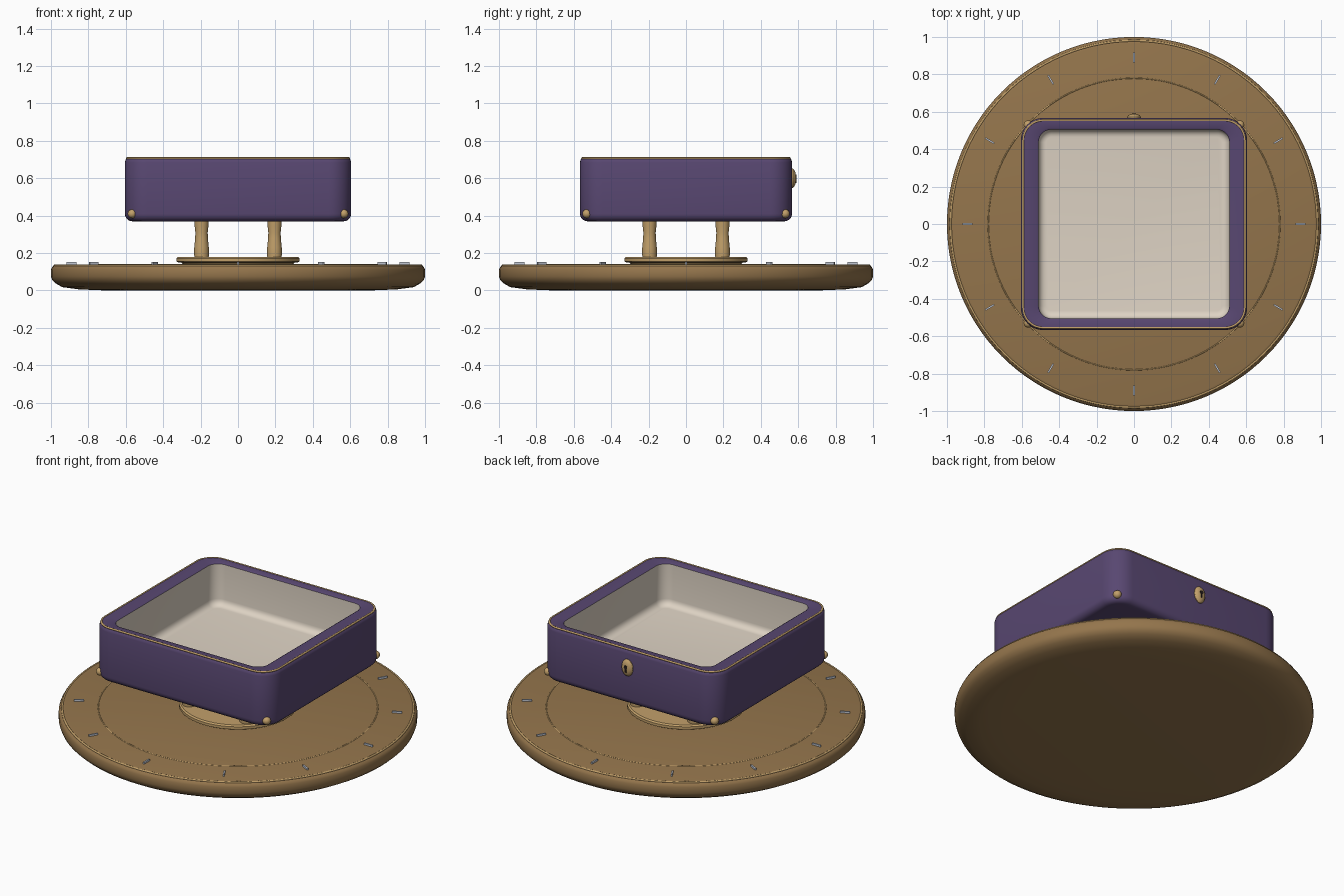
import bpy, bmesh, math
from mathutils import Matrix

if "Cube" in bpy.data.objects:
    bpy.data.objects.remove(bpy.data.objects["Cube"])


def srgb(r, g, b):
    return tuple(((c / 255 + 0.055) / 1.055) ** 2.4 for c in (r, g, b)) + (1,)


def material(name, *rgb):
    m = bpy.data.materials.new(name)
    m.diffuse_color = srgb(*rgb)
    m.use_nodes = True
    m.node_tree.nodes["Principled BSDF"].inputs["Base Color"].default_value = m.diffuse_color
    return m


wood = material("warm wood", 148, 117, 76)
brass = material("pale brass", 194, 160, 106)
purple = material("deep purple", 88, 71, 113)
cream = material("cream lining", 222, 211, 196)
silver = material("silver", 196, 202, 214)
dark = material("keyhole dark", 38, 30, 28)


def finish(bm, name, mat, angle=40):
    bmesh.ops.remove_doubles(bm, verts=bm.verts, dist=1e-5)
    me = bpy.data.meshes.new(name)
    bm.to_mesh(me)
    bm.free()
    me.materials.append(mat)
    ob = bpy.data.objects.new(name, me)
    bpy.context.collection.objects.link(ob)
    bpy.context.view_layer.objects.active = ob
    ob.select_set(True)
    bpy.ops.object.shade_smooth_by_angle(angle=math.radians(angle))
    ob.select_set(False)
    return ob


def stack(name, mat, rows, steps=8, start=True, end=True, closed=False, angle=40):
    """Join rounded rectangles (half x, half y, corner radius, z) into one skin."""
    bm = bmesh.new()
    loops = []
    for hx, hy, r, z in rows:
        loop = []
        for q, (sx, sy) in enumerate(((1, 1), (-1, 1), (-1, -1), (1, -1))):
            for i in range(steps + 1):
                a = (q + i / steps) * math.pi / 2
                loop.append(bm.verts.new((sx * (hx - r) + r * math.cos(a),
                                          sy * (hy - r) + r * math.sin(a), z)))
        loops.append(loop)
    pairs = list(zip(loops, loops[1:])) + ([(loops[-1], loops[0])] if closed else [])
    for lo, hi in pairs:
        for i in range(len(lo)):
            j = (i + 1) % len(lo)
            bm.faces.new((lo[i], lo[j], hi[j], hi[i]))
    if start and not closed:
        bm.faces.new(loops[0][::-1])
    if end and not closed:
        bm.faces.new(loops[-1])
    return finish(bm, name, mat, angle)


def lathe(name, mat, profile, steps=8, angle=40):
    return stack(name, mat, [(r, r, r, z) for r, z in profile], steps, angle=angle)


def trim(name, mat, hx, hy, r, z, t, steps):
    """Thin bead running around a rounded rectangle or circle."""
    rows = []
    for k in range(8):
        a = -math.pi / 2 + k * math.pi / 4
        d = t * math.cos(a)
        rows.append((hx + d, hy + d, r + d, z + t * math.sin(a)))
    return stack(name, mat, rows, steps, closed=True, angle=60)


# Round base with a soft rim and two inlaid rings
lathe("base_disc", wood, [(0.70, 0), (0.85, 0.006), (0.94, 0.018), (0.975, 0.038),
                          (0.993, 0.055), (1.0, 0.075), (1.0, 0.112), (0.993, 0.126),
                          (0.98, 0.136), (0.965, 0.14)], 28)
trim("base_outer_ring", brass, 0.98, 0.98, 0.98, 0.134, 0.006, 28)
trim("base_inner_ring", brass, 0.78, 0.78, 0.78, 0.138, 0.004, 28)

# Twelve radial markers
for i in range(12):
    bm = bmesh.new()
    bmesh.ops.create_cube(bm, size=1)
    bmesh.ops.transform(bm, verts=bm.verts, matrix=Matrix.Rotation(i * math.pi / 6, 4, "Z")
                        @ Matrix.Translation((0.89, 0, 0.144))
                        @ Matrix.Diagonal((0.055, 0.009, 0.014, 1)))
    finish(bm, f"marker_{i + 1}", silver)

# Pedestal plate and four turned posts
lathe("pedestal", brass, [(0.29, 0.135), (0.30, 0.148), (0.32, 0.15), (0.33, 0.156),
                          (0.33, 0.172), (0.322, 0.18)], 16)
for i, (x, y) in enumerate(((1, 1), (-1, 1), (-1, -1), (1, -1))):
    post = lathe(f"post_{i + 1}", brass, [(0.038, 0.175), (0.040, 0.20), (0.039, 0.23),
                                          (0.034, 0.28), (0.033, 0.31), (0.037, 0.345),
                                          (0.039, 0.38)], 5)
    post.location = (0.195 * x, 0.195 * y, 0)

# Open case with rounded lower edge and flat rim
rows = []
for k in range(6):
    a = k / 5 * math.pi / 2
    d = 0.04 * (1 - math.sin(a))
    rows.append((0.605 - d, 0.567 - d, 0.12 - d, 0.41 - 0.04 * math.cos(a)))
rows += [(0.605, 0.567, 0.12, 0.685), (0.601, 0.563, 0.116, 0.70), (0.59, 0.552, 0.105, 0.71),
         (0.52, 0.515, 0.075, 0.71), (0.51, 0.505, 0.068, 0.704)]
stack("case", purple, rows, end=False)
trim("case_rim_trim", brass, 0.593, 0.555, 0.108, 0.707, 0.006, 8)

# Lining with a filleted floor
rows = [(0.51, 0.505, 0.068, 0.704)]
for k in range(6):
    a = k / 5 * math.pi / 2
    d = 0.04 * (1 - math.cos(a))
    rows.append((0.51 - d, 0.505 - d, 0.068 - d, 0.49 - 0.04 * math.sin(a)))
stack("lining", cream, rows, start=False)

# Corner studs
for i, (x, y) in enumerate(((1, 1), (-1, 1), (-1, -1), (1, -1))):
    bm = bmesh.new()
    bmesh.ops.create_uvsphere(bm, u_segments=16, v_segments=10, radius=0.024)
    finish(bm, f"corner_stud_{i + 1}", brass).location = (0.566 * x, 0.53 * y, 0.41)

# Oval lock plate with keyhole on the back
def on_back(ob, z, sx=1):
    ob.rotation_euler = (-math.pi / 2, 0, 0)
    ob.location = (0, 0.565, z)
    ob.scale = (sx, 1, 1)


on_back(lathe("lock_plate", brass, [(0.052, 0), (0.052, 0.006), (0.046, 0.013),
                                    (0.034, 0.019), (0.018, 0.022)], 8), 0.6, 0.72)
on_back(lathe("keyhole_round", dark, [(0.011, 0.018), (0.011, 0.025)], 4), 0.608)
on_back(stack("keyhole_slot", dark, [(0.005, 0.014, 0.001, 0.018),
                                     (0.005, 0.014, 0.001, 0.0245)], 1), 0.59)
